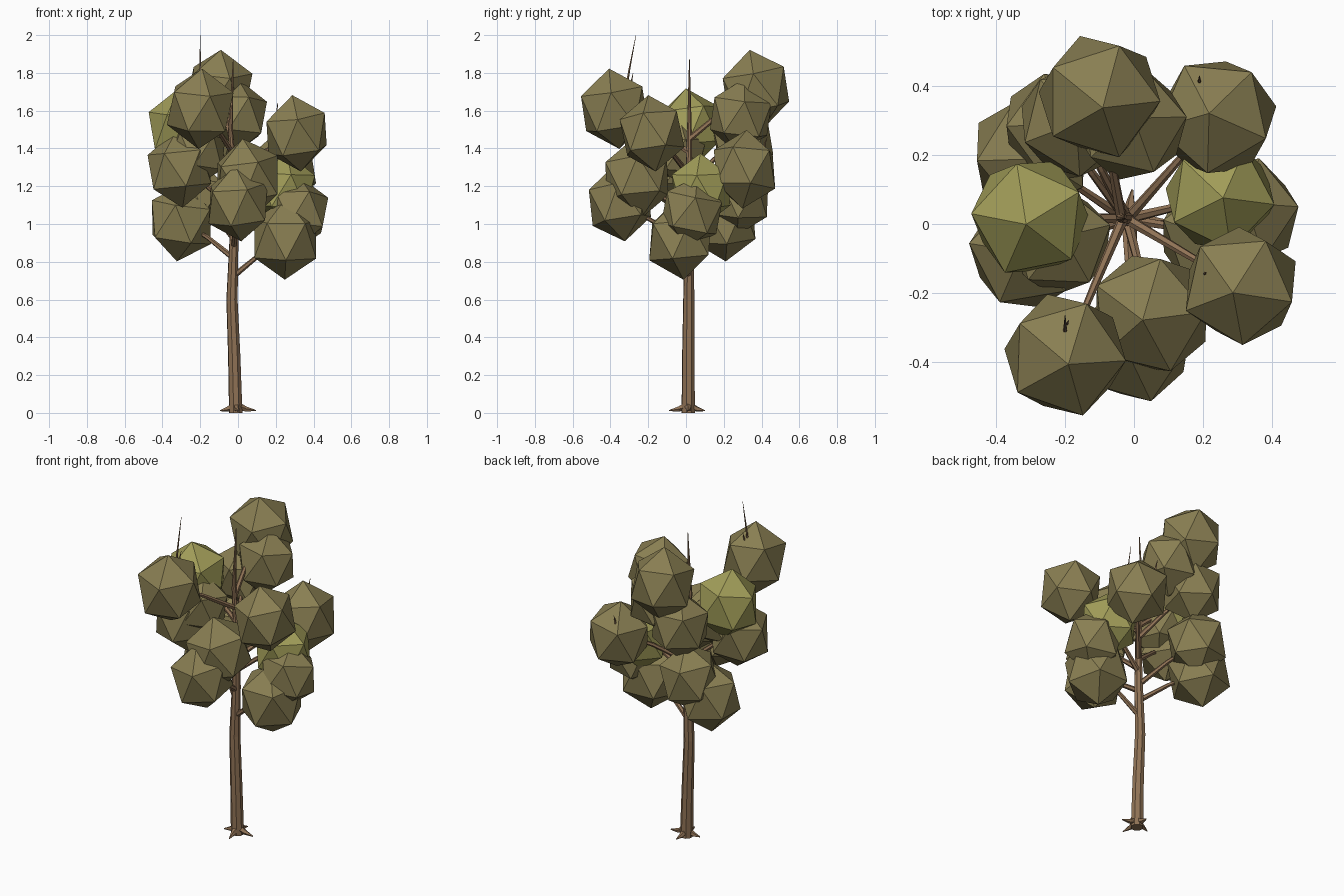
import bpy, bmesh, math, random
from mathutils import Vector, Euler

if "Cube" in bpy.data.objects:
    bpy.data.objects.remove(bpy.data.objects["Cube"])

random.seed(4)


def material(name, color):
    m = bpy.data.materials.new(name)
    m.diffuse_color = (*color, 1)
    m.use_nodes = True
    m.node_tree.nodes["Principled BSDF"].inputs["Base Color"].default_value = m.diffuse_color
    return m


bark = material("bark", (0.28, 0.17, 0.092))
olive = material("olive_leaves", (0.25, 0.21, 0.085))
lime = material("light_leaves", (0.36, 0.34, 0.10))


def finish(bm, name, mat):
    bmesh.ops.recalc_face_normals(bm, faces=bm.faces)
    mesh = bpy.data.meshes.new(name)
    bm.to_mesh(mesh)
    bm.free()
    mesh.materials.append(mat)
    ob = bpy.data.objects.new(name, mesh)
    bpy.context.collection.objects.link(ob)
    return ob


def tube(name, points, radii, sides):
    """Tapered flat-sided limb along a path."""
    bm = bmesh.new()
    pts = [Vector(p) for p in points]
    rings = []
    for i, (p, r) in enumerate(zip(pts, radii)):
        d = (pts[min(i + 1, len(pts) - 1)] - pts[max(i - 1, 0)]).normalized()
        if name == "trunk" and i == 0:
            d = Vector((0, 0, 1))
        u = d.cross(Vector((0.3, 1, 0.1))).normalized()
        v = d.cross(u)
        rings.append([bm.verts.new(p + r * (u * math.cos(a) + v * math.sin(a)))
                      for a in (2 * math.pi * k / sides for k in range(sides))])
    for a, b in zip(rings, rings[1:]):
        for k in range(sides):
            n = (k + 1) % sides
            bm.faces.new((a[k], a[n], b[n], b[k]))
    bm.faces.new(rings[0])
    bm.faces.new(rings[-1])
    return finish(bm, name, bark)


# Trunk, slightly bowed
trunk = [(-0.012, 0.012, 0), (-0.02, 0.012, 0.3), (-0.032, 0.015, 0.6),
         (-0.022, 0.015, 0.9), (-0.018, 0.015, 1.2), (-0.04, 0.018, 1.5),
         (-0.025, 0.018, 1.87)]
tube("trunk", trunk, [0.037, 0.034, 0.031, 0.025, 0.019, 0.013, 0.002], 8)


def trunk_at(z):
    for a, b in zip(trunk, trunk[1:]):
        if z <= b[2]:
            return Vector(a).lerp(Vector(b), (z - a[2]) / (b[2] - a[2]))
    return Vector(trunk[-1])


# Root flares
for i in range(4):
    a = 0.05 + i * math.pi / 2
    d = Vector((math.cos(a), math.sin(a), 0))
    tube("root", [d * 0.015 + Vector((-0.01, 0.01, 0.035)),
                  d * 0.05 + Vector((-0.008, 0.01, 0.02)),
                  d * 0.095 + Vector((0, 0.005, 0.012))], [0.02, 0.014, 0.003], 5)

# Leaf clumps: x, y, z, radius, start height of its branch (0 = none), light colour
clumps = [
    (-0.20, -0.38, 1.61, 0.205, 1.38, 0),
    (-0.10, 0.37, 1.71, 0.205, 1.45, 0),
    (0.31, -0.18, 1.48, 0.195, 1.26, 0),
    (-0.31, -0.08, 1.29, 0.195, 1.08, 0),
    (0.05, -0.26, 1.24, 0.205, 1.02, 0),
    (0.00, -0.35, 1.11, 0.195, 0.88, 0),
    (-0.30, 0.20, 1.01, 0.200, 0.82, 0),
    (0.25, -0.03, 0.92, 0.205, 0.72, 0),
    (0.32, 0.03, 1.06, 0.185, 0, 0),
    (0.25, 0.08, 1.18, 0.185, 1.00, 1),
    (0.24, 0.31, 1.29, 0.200, 1.08, 0),
    (-0.22, 0.28, 1.14, 0.190, 0.92, 0),
    (-0.30, 0.02, 1.51, 0.200, 1.30, 1),
    (-0.01, 0.29, 1.57, 0.190, 0, 0),
    (-0.17, 0.30, 1.45, 0.190, 1.22, 0),
    (-0.22, -0.05, 1.38, 0.180, 0, 0),
]
for x, y, z, r, start, light in clumps:
    c = Vector((x, y, z))
    bm = bmesh.new()
    bmesh.ops.create_icosphere(bm, subdivisions=1, radius=1)
    rot = Euler((random.uniform(-0.16, 0.16), random.uniform(-0.16, 0.16),
                 random.uniform(0, 2 * math.pi))).to_matrix()
    for v in bm.verts:
        p = rot @ (v.co.normalized() * r)
        v.co = c + Vector((p.x * 0.94, p.y * 0.94, p.z * 1.05))
    finish(bm, "leaf_clump", lime if light else olive)
    # Branch from the trunk into the clump
    if start:
        s = trunk_at(start)
        mid = s.lerp(c, 0.5) + Vector((0, 0, 0.015))
        tube("branch", [s, mid, c], [0.016, 0.012, 0.006], 6)

# Bare twigs poking out of the crown
twigs = [((-0.20, -0.32, 1.70), (-0.20, -0.30, 1.82), (-0.20, -0.265, 2.0)),
         ((-0.20, -0.30, 1.70), (-0.195, -0.29, 1.75), (-0.19, -0.28, 1.80)),
         ((0.19, 0.41, 1.35), (0.19, 0.415, 1.42), (0.19, 0.43, 1.46)),
         ((0.20, -0.15, 1.50), (0.205, -0.145, 1.58), (0.21, -0.14, 1.64))]
for t in twigs:
    tube("twig", t, [0.008, 0.005, 0.001], 5)
